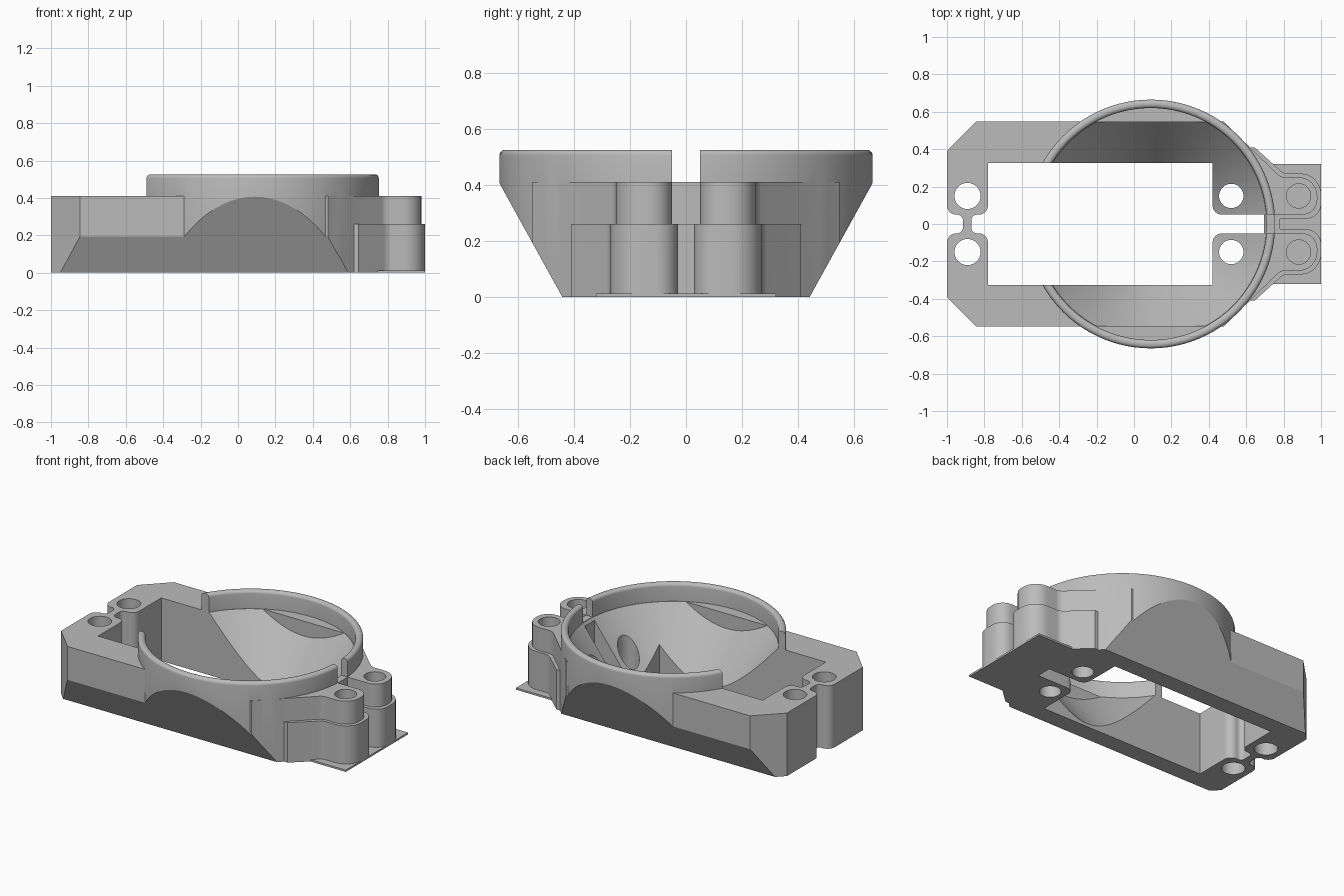
import bpy, bmesh, math
from mathutils import Vector, Matrix

cube = bpy.data.objects.get("Cube")
if cube:
    bpy.data.objects.remove(cube, do_unlink=True)

grey = bpy.data.materials.new("plain grey")
grey.use_nodes = True
grey.diffuse_color = (0.5, 0.5, 0.5, 1)
grey.node_tree.nodes["Principled BSDF"].inputs["Base Color"].default_value = (0.5, 0.5, 0.5, 1)

CX = 0.09      # axis of the round bowl
TOP = 0.41     # height of the flat deck


def finish(name, bm):
    bmesh.ops.recalc_face_normals(bm, faces=bm.faces)
    mesh = bpy.data.meshes.new(name)
    bm.to_mesh(mesh)
    bm.free()
    mesh.materials.append(grey)
    ob = bpy.data.objects.new(name, mesh)
    bpy.context.collection.objects.link(ob)
    return ob


def rounded(points, steps=8):
    """Replace each corner (x, y, r) by an arc of radius r."""
    out = []
    for i, p in enumerate(points):
        c = Vector(p[:2])
        if len(p) < 3:
            out.append(c)
            continue
        a = (Vector(points[i - 1][:2]) - c).normalized()
        b = (Vector(points[(i + 1) % len(points)][:2]) - c).normalized()
        half = a.angle(b) / 2
        mid = c + (a + b).normalized() * (p[2] / math.sin(half))
        start = c + a * (p[2] / math.tan(half)) - mid
        end = c + b * (p[2] / math.tan(half)) - mid
        sweep = start.angle_signed(end)
        for k in range(steps + 1):
            out.append(mid + Matrix.Rotation(-sweep * k / steps, 2) @ start)
    return out


def prism(name, points, z0, z1):
    bm = bmesh.new()
    face = bm.faces.new([bm.verts.new((p.x, p.y, z0)) for p in rounded(points)])
    new = bmesh.ops.extrude_face_region(bm, geom=[face])["geom"]
    bmesh.ops.translate(bm, vec=(0, 0, z1 - z0),
                        verts=[v for v in new if isinstance(v, bmesh.types.BMVert)])
    return finish(name, bm)


def box(name, x0, x1, y, z0, z1):
    return prism(name, [(x0, -y), (x1, -y), (x1, y), (x0, y)], z0, z1)


def lathe(name, profile, x=CX, y=0, n=96):
    """Closed solid from rings (radius, z) around a vertical axis."""
    bm = bmesh.new()
    rings = [[bm.verts.new((x + r * math.cos(math.tau * k / n),
                            y + r * math.sin(math.tau * k / n), z)) for k in range(n)]
             for r, z in profile]
    for lo, hi in zip(rings, rings[1:]):
        for k in range(n):
            j = (k + 1) % n
            bm.faces.new((lo[k], lo[j], hi[j], hi[k]))
    bm.faces.new(rings[0])
    bm.faces.new(rings[-1])
    return finish(name, bm)


def boolean(target, tool, kind):
    mod = target.modifiers.new(kind, "BOOLEAN")
    mod.operation, mod.solver, mod.object = kind, "EXACT", tool
    bpy.context.view_layer.objects.active = target
    bpy.ops.object.modifier_apply(modifier=mod.name)
    bpy.data.objects.remove(tool, do_unlink=True)


def mirrored(half):
    return half + [(p[0], -p[1], *p[2:]) for p in reversed(half)]


# Chamfered block joined to the round bowl wall with its soft rim
body = prism("housing", mirrored([(0.64, 0.39), (0.48, 0.547), (-0.845, 0.547), (-1, 0.39),
                                  (-1, 0.05, 0.05), (-0.915, 0.05, 0.03)]), 0, TOP)
soft = [(0.02 * math.sin(a), 0.02 * (1 - math.cos(a)))
        for a in [math.pi / 2 * k / 5 for k in range(6)]]
wall = [(0.665, 0)] + [(0.665 - d, 0.505 + h) for h, d in soft]
boolean(body, lathe("bowl_wall", wall), "UNION")

# Sloping undersides along both long sides
wedge = prism("side_taper", mirrored([(-0.001, 0.44), (TOP, 0.667), (0.6, 0.72)]), -2, 2)
wedge.data.transform(Matrix(((0, 0, 1, 0), (0, 1, 0, 0), (1, 0, 0, 0), (0, 0, 0, 1))))
bm = bmesh.new()
bm.from_mesh(wedge.data)
bmesh.ops.recalc_face_normals(bm, faces=bm.faces)
bm.to_mesh(wedge.data)
bm.free()
boolean(body, wedge, "INTERSECT")

# Stepped mounting ears and their thin foot plate
lower = mirrored([(0.78, 0.028), (1, 0.028, 0.08), (1, 0.27, 0.11), (0.8, 0.27, 0.06),
                  (0.645, 0.41), (0.61, 0.41)])
upper = mirrored([(0.75, 0.05), (0.98, 0.05, 0.08), (0.98, 0.25, 0.1), (0.785, 0.25, 0.06),
                  (0.635, 0.395), (0.6, 0.395)])
# The outline runs from the slot round one ear, along the inside, then the other ear
boolean(body, prism("lower_ears", lower, 0, 0.26), "UNION")
boolean(body, prism("upper_ears", upper, 0.1, TOP), "UNION")
boolean(body, box("foot_plate", 0.74, 1, 0.32, 0, 0.012), "UNION")

# Conical bowl with flattened sides, then the round mouth above
bowl = lathe("bowl_cut", [(0.302, -0.01), (0.62, TOP)])
boolean(bowl, box("bowl_limit", -1, 1, 0.545, -0.1, 0.6), "INTERSECT")
boolean(body, bowl, "DIFFERENCE")
mouth = [(0.62, TOP - 0.002)] + [(0.62 + d, 0.505 + h) for h, d in soft] + [(0.64, 0.6)]
boolean(body, lathe("mouth_cut", mouth), "DIFFERENCE")

# Central window with the slot between the inner tabs
window = mirrored([(0.695, 0.05), (0.42, 0.05, 0.05), (0.42, 0.325), (-0.78, 0.325),
                   (-0.78, 0.05, 0.05), (-0.87, 0.05, 0.03)])
boolean(body, prism("window_cut", window, -0.1, 0.7), "DIFFERENCE")
boolean(body, box("rim_gap", 0.6, 0.77, 0.05, TOP, 0.7), "DIFFERENCE")

# Screw holes: open through the block, closed by the plate in the ears
for x, r, z in ((-0.89, 0.07, -0.1), (0.52, 0.065, -0.1), (0.88, 0.065, 0.012)):
    for side in (-1, 1):
        hole = lathe("screw_hole", [(r, z), (r, 0.7)], x, side * 0.15, 40)
        boolean(body, hole, "DIFFERENCE")

body.data.materials.clear()
body.data.materials.append(grey)
for poly in body.data.polygons:
    poly.material_index = 0
bpy.ops.object.select_all(action="DESELECT")
body.select_set(True)
bpy.context.view_layer.objects.active = body
bpy.ops.object.shade_smooth_by_angle(angle=math.radians(25))
